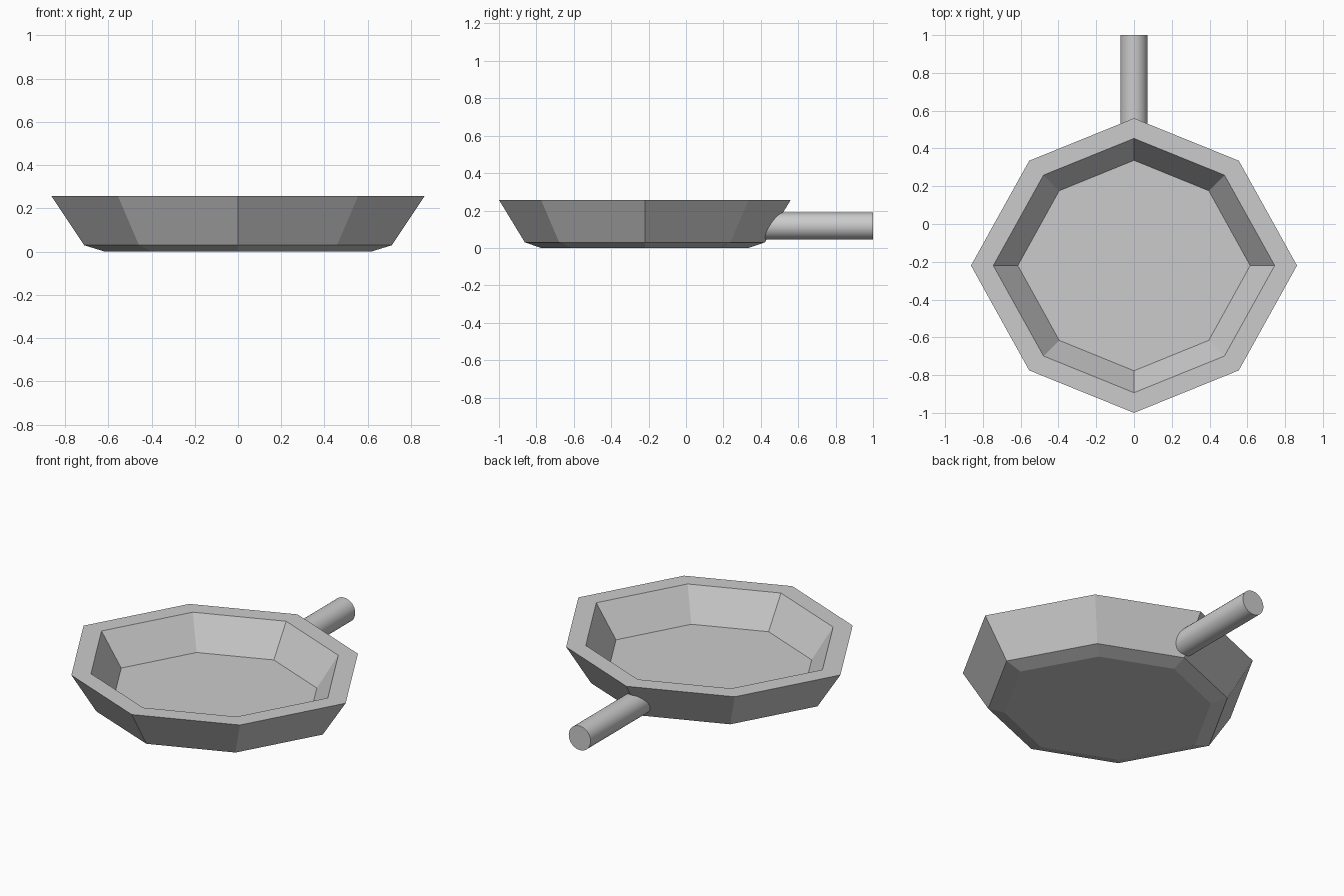
import bpy, bmesh, math
from mathutils import Matrix, Vector

if "Cube" in bpy.data.objects:
    bpy.data.objects.remove(bpy.data.objects["Cube"])

CY = -0.22  # pan centre in y


def ring(bm, rx, ry, d, z):
    """Octagon with side radii rx, ry and diagonal corners at (d, d)."""
    pts = [(rx, 0), (d, d), (0, ry), (-d, d), (-rx, 0), (-d, -d), (0, -ry), (d, -d)]
    return [bm.verts.new((x, y + CY, z)) for x, y in pts]


def finish(bm, name):
    bmesh.ops.recalc_face_normals(bm, faces=bm.faces)
    me = bpy.data.meshes.new(name)
    bm.to_mesh(me)
    bm.free()
    ob = bpy.data.objects.new(name, me)
    bpy.context.collection.objects.link(ob)
    return ob


# Pan body: underside, outer wall, rim, inner wall, floor
profile = [
    (0.615, 0.555, 0.395, 0.0),
    (0.712, 0.642, 0.458, 0.03),
    (0.863, 0.78, 0.555, 0.257),
    (0.745, 0.673, 0.479, 0.257),
    (0.615, 0.557, 0.396, 0.071),
]
bm = bmesh.new()
rings = [ring(bm, *p) for p in profile]
for a, b in zip(rings, rings[1:]):
    for i in range(8):
        j = (i + 1) % 8
        bm.faces.new((a[i], a[j], b[j], b[i]))
bm.faces.new(rings[0])
bm.faces.new(rings[-1])
finish(bm, "pan_body")

# Round handle along +y, its root buried in the wall
y0, y1 = 0.42, 1.0
bm = bmesh.new()
bmesh.ops.create_cone(
    bm, cap_ends=True, segments=32, radius1=0.072, radius2=0.072, depth=y1 - y0,
    matrix=Matrix.Translation(Vector((0, (y0 + y1) / 2, 0.117))) @ Matrix.Rotation(math.pi / 2, 4, 'X'))
handle = finish(bm, "handle")
bpy.context.view_layer.objects.active = handle
handle.select_set(True)
bpy.ops.object.shade_smooth_by_angle(angle=math.radians(40))
